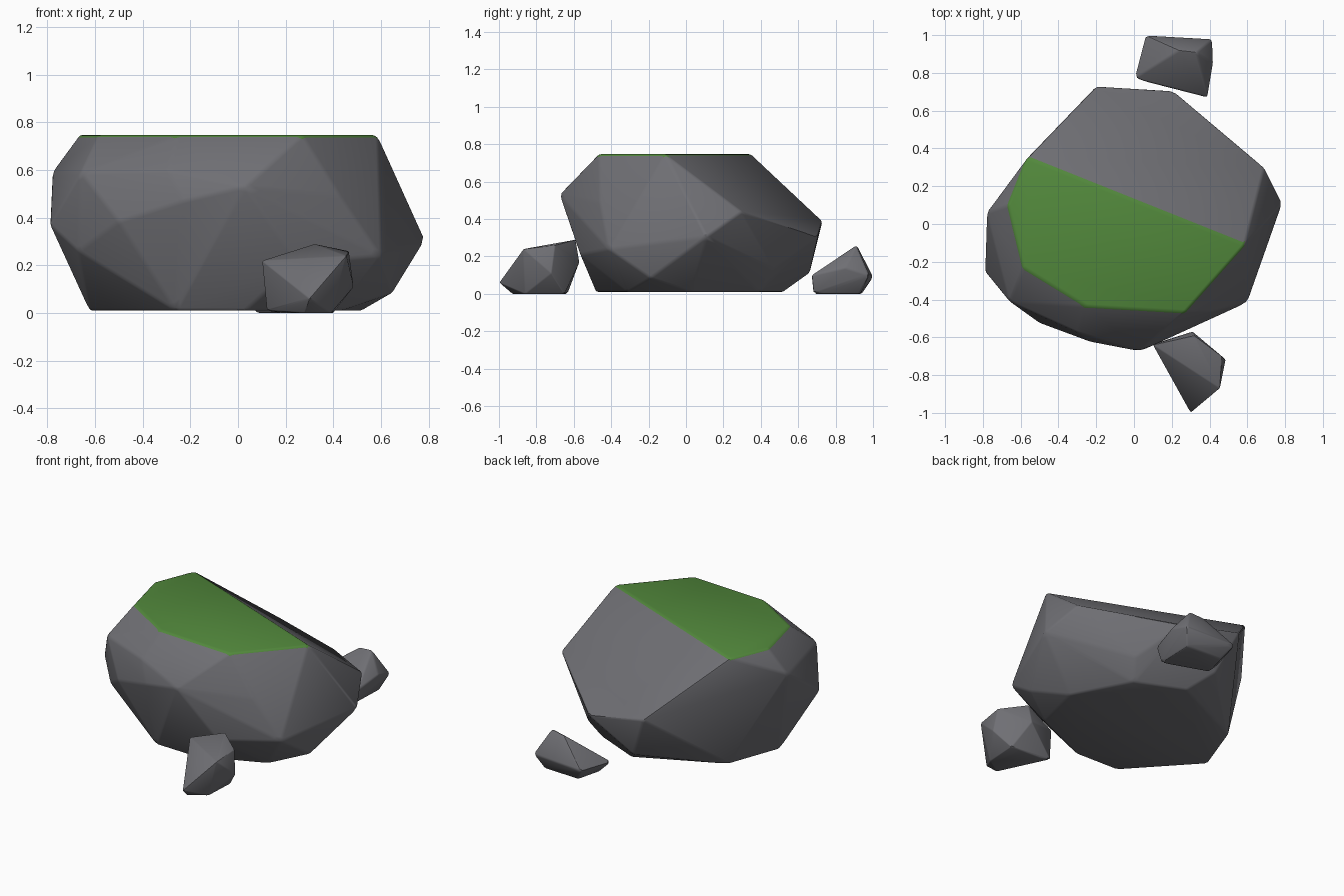
import bpy, bmesh, math

if "Cube" in bpy.data.objects:
    bpy.data.objects.remove(bpy.data.objects["Cube"])


def material(name, rgb):
    m = bpy.data.materials.new(name)
    m.diffuse_color = (*rgb, 1)
    m.use_nodes = True
    m.node_tree.nodes["Principled BSDF"].inputs["Base Color"].default_value = m.diffuse_color
    return m


ROCK = material("grey rock", (0.16, 0.16, 0.175))
GRASS = material("grass green", (0.085, 0.25, 0.045))


def chiselled_rock(name, points, bevel, grass_above=None):
    """Faceted stone: hull of its corners with softened edges."""
    bm = bmesh.new()
    for p in points:
        bm.verts.new(p)
    res = bmesh.ops.convex_hull(bm, input=bm.verts)
    loose = {v for v in res["geom_interior"] + res["geom_unused"]
             if isinstance(v, bmesh.types.BMVert)}
    bmesh.ops.delete(bm, geom=list(loose), context='VERTS')
    # merge nearly coplanar triangles into broad facets
    bmesh.ops.dissolve_limit(bm, angle_limit=math.radians(4),
                             verts=bm.verts, edges=bm.edges)
    bmesh.ops.bevel(bm, geom=bm.edges[:], offset=bevel, offset_type='OFFSET',
                    segments=2, profile=0.5, affect='EDGES', clamp_overlap=True)
    bmesh.ops.recalc_face_normals(bm, faces=bm.faces)
    # grass covers the flat top and its rounded rim
    if grass_above is not None:
        for f in bm.faces:
            f.material_index = int(f.calc_center_median().z > grass_above)
    me = bpy.data.meshes.new(name)
    bm.to_mesh(me)
    bm.free()
    me.materials.append(ROCK)
    me.materials.append(GRASS)
    ob = bpy.data.objects.new(name, me)
    bpy.context.collection.objects.link(ob)
    bpy.context.view_layer.objects.active = ob
    ob.select_set(True)
    bpy.ops.object.shade_smooth_by_angle(angle=math.radians(30))
    ob.select_set(False)


TOP, BASE = 0.747, 0.01
top = [(-.565, .35), (-.665, .10), (-.585, -.23), (-.25, -.435), (.27, -.465), (.585, -.11)]
base = [(.43, -.31), (.52, .03), (.33, .39), (.03, .52),
        (-.5, .27), (-.625, -.07), (-.26, -.47), (.03, -.48)]
middle = [
    # back slope corners
    (.69, .30, .44), (.21, .705, .305), (-.20, .73, .39),
    # right side
    (.785, .11, .305), (.60, -.415, .24), (.65, -.19, .085), (.43, -.46, .49),
    # low back
    (.38, .465, .13), (-.08, .66, .11),
    # left side
    (-.78, .06, .59), (-.66, -.41, .59), (-.79, -.25, .37), (-.67, -.36, .26),
    # front
    (-.5, -.525, .385), (-.295, -.575, .60), (-.23, -.625, .47),
    (.03, -.675, .53), (.25, -.565, .21),
]
chiselled_rock("boulder",
               [(x, y, TOP) for x, y in top] + [(x, y, BASE) for x, y in base] + middle,
               0.012, grass_above=TOP - 0.014)

chiselled_rock("front_stone", [
    (.10, -.64, .22), (.12, -.63, .01), (.30, -1.0, .06), (.28, -.93, 0),
    (.39, -.86, 0), (.40, -.65, 0), (.18, -.64, 0), (.485, -.72, .11),
    (.455, -.87, .24), (.465, -.70, .26), (.32, -.59, .29), (.31, -.57, .17)], 0.010)

chiselled_rock("back_stone", [
    (0, .77, .08), (.06, 1.0, .09), (.415, .98, .10), (.39, .67, .10),
    (.24, .92, .25), (.33, .91, .26), (.42, .85, .14), (.08, .78, 0),
    (.12, .94, 0), (.37, .93, 0), (.36, .68, 0)], 0.010)
